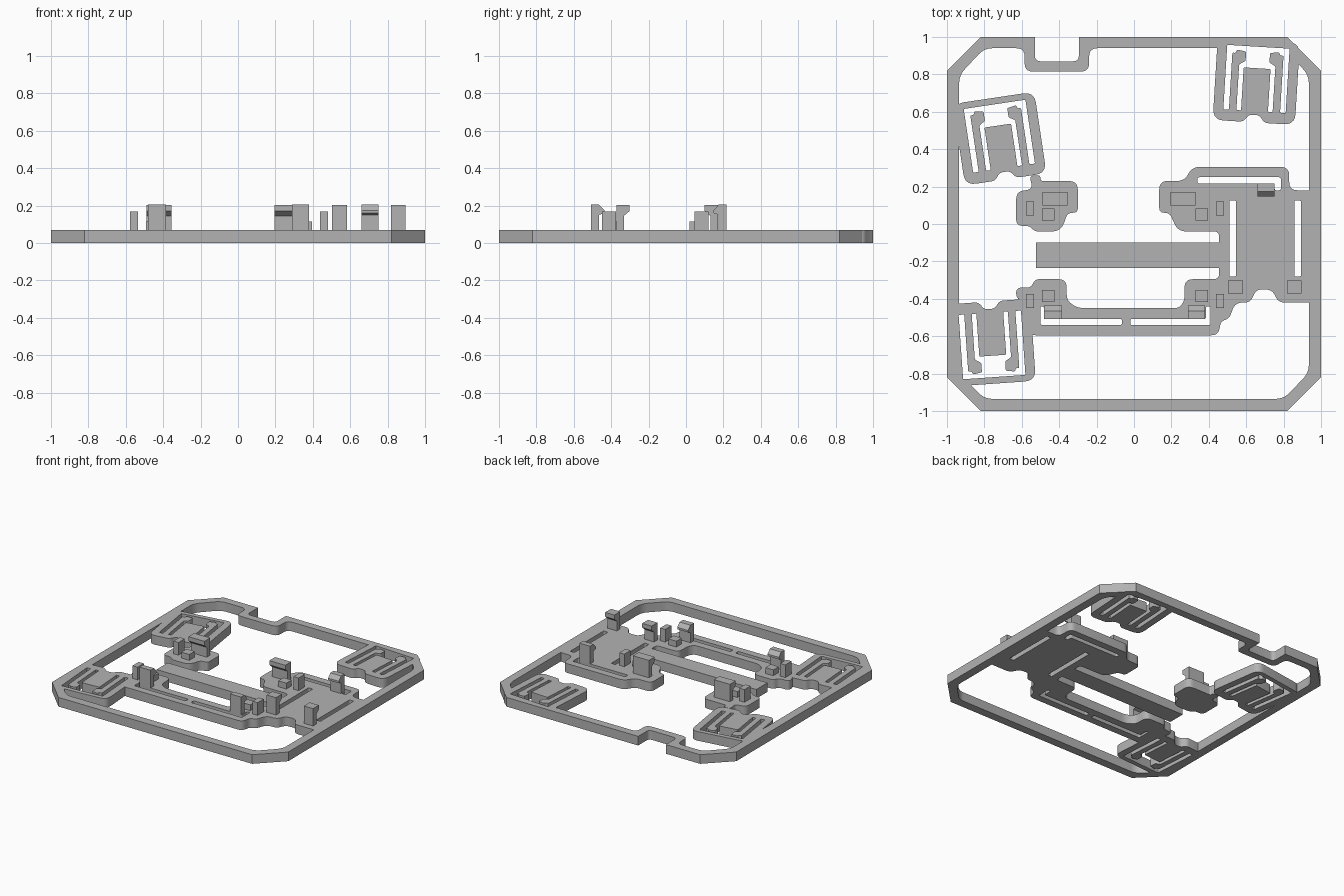
import bpy, bmesh
from math import radians
from mathutils import Vector, Matrix

cube = bpy.data.objects.get("Cube")
if cube:
    bpy.data.objects.remove(cube, do_unlink=True)

THICK = 0.07
grey = bpy.data.materials.new("plain grey")
grey.use_nodes = True
grey.diffuse_color = (0.45, 0.45, 0.45, 1)
grey.node_tree.nodes["Principled BSDF"].inputs["Base Color"].default_value = grey.diffuse_color


def rounded(points, radius, steps=5):
    """Round every corner of a closed outline."""
    pts = [Vector(p) for p in points]
    result = []
    for i, corner in enumerate(pts):
        before, after = pts[i - 1] - corner, pts[(i + 1) % len(pts)] - corner
        d = min(radius, 0.48 * before.length, 0.48 * after.length)
        start, end = corner + before.normalized() * d, corner + after.normalized() * d
        for k in range(steps + 1):
            t = k / steps
            result.append(start * (1 - t) ** 2 + corner * 2 * t * (1 - t) + end * t * t)
    return result


def extrude(name, corners, offset):
    """Make a closed prism from a planar loop."""
    bm = bmesh.new()
    face = bm.faces.new([bm.verts.new(c) for c in corners])
    cap = bmesh.ops.extrude_face_region(bm, geom=[face])
    bmesh.ops.translate(bm, vec=offset,
                        verts=[v for v in cap["geom"] if isinstance(v, bmesh.types.BMVert)])
    bmesh.ops.recalc_face_normals(bm, faces=bm.faces)
    mesh = bpy.data.meshes.new(name)
    bm.to_mesh(mesh)
    bm.free()
    mesh.materials.append(grey)
    obj = bpy.data.objects.new(name, mesh)
    bpy.context.collection.objects.link(obj)
    return obj


def slab(name, points, radius=0.0, matrix=None, z0=0.0, z1=THICK):
    outline = rounded(points, radius) if radius else points
    matrix = matrix or Matrix.Identity(4)
    return extrude(name, [matrix @ Vector((p[0], p[1], z0)) for p in outline], (0, 0, z1 - z0))


def rect(x0, x1, y0, y1):
    return [(x0, y0), (x1, y0), (x1, y1), (x0, y1)]


plate = slab("base_plate", [(-1, .82), (-.82, 1), (.82, 1), (1, .82),
                            (1, -.82), (.82, -1), (-.82, -1), (-1, -.82)])
helpers = []


def combine(operation, *args, **kwargs):
    if operation == "DIFFERENCE":
        kwargs.update(z0=-0.1, z1=0.2)
    tool = slab("helper", *args, **kwargs)
    tool.hide_render = True
    helpers.append(tool)
    mod = plate.modifiers.new(operation, "BOOLEAN")
    mod.operation, mod.object, mod.solver = operation, tool, "EXACT"


# Outer frame with a step at the back
combine("DIFFERENCE", [(-.935, .795), (-.8, .94), (-.585, .94), (-.585, .815), (-.24, .815),
                       (-.24, .94), (.8, .94), (.935, .795), (.935, -.795), (.8, -.935),
                       (-.8, -.935), (-.935, -.795)], 0.045)
combine("DIFFERENCE", rect(-.53, -.295, .87, 1.1), 0.03)

# Spring clip bodies
places = [(.653, .748, -3.5), (-.716, .442, 8.5), (-.761, -.619, 184)]
clips = [Matrix.Translation((x, y, 0)) @ Matrix.Rotation(radians(a), 4, "Z") for x, y, a in places]


def mirrored(half):
    return half + [(-x, y) for x, y in reversed(half)]


clip_body = mirrored([(.22, .235), (.22, -.205), (.055, -.205), (.03, -.165)])
for m in clips:
    combine("UNION", clip_body, 0.06, m)

# Main board with stepped edges, and the long bar
combine("UNION", [(.455, -.1), (.455, -.04), (.235, -.04), (.19, .06), (.135, .06), (.135, .23),
                  (.27, .23), (.31, .305), (.83, .305), (.83, .18), (.97, .18), (.97, -.42),
                  (.77, -.42), (.74, -.35), (.65, -.35), (.625, -.42), (.54, -.42),
                  (.51, -.505), (.465, -.52), (.45, -.595), (-.57, -.595), (-.57, -.42),
                  (-.63, -.4), (-.63, -.34), (-.55, -.34), (-.53, -.295), (-.36, -.295),
                  (-.36, -.41), (-.3, -.45), (.24, -.45), (.27, -.41), (.27, -.295),
                  (.455, -.295), (.455, -.235)], 0.045)
combine("UNION", rect(-.525, .5, -.235, -.1))

# Island joined to the left clip
combine("UNION", [(-.56, .26), (-.5, .26), (-.5, .23), (-.3, .23), (-.3, .06), (-.355, .06),
                  (-.39, -.04), (-.53, -.04), (-.56, -.01), (-.63, -.01), (-.63, .175),
                  (-.54, .185)], 0.05)

# Clip windows, leaving two hooked fingers and a tongue
window = mirrored([(.167, .2), (.167, -.145), (.137, -.145), (.137, .16), (.12, .16),
                   (.112, .178), (.064, .17), (.064, .12), (.097, .1), (.097, -.145),
                   (.072, -.145), (.072, .085)])
for m in clips:
    combine("DIFFERENCE", window, 0.006, m)

# Slots: two upright, three with a short leg round a hook
for x in (.51, .857):
    combine("DIFFERENCE", rect(x, x + .036, -.28, .125), 0.008)
combine("DIFFERENCE", [(.34, .25), (.785, .25), (.785, .18), (.752, .18), (.752, .217),
                       (.34, .217)], 0.01)
combine("DIFFERENCE", [(-.065, -.54), (-.5, -.54), (-.5, -.44), (-.482, -.44), (-.482, -.507),
                       (-.065, -.507)], 0.01)
combine("DIFFERENCE", [(-.02, -.54), (.41, -.54), (.41, -.44), (.385, -.44), (.385, -.507),
                       (-.02, -.507)], 0.01)

# Bake the booleans and drop the helpers
bpy.context.view_layer.update()
baked = bpy.data.meshes.new_from_object(plate.evaluated_get(bpy.context.evaluated_depsgraph_get()))
plate.modifiers.clear()
plate.data = baked
for tool in helpers:
    bpy.data.objects.remove(tool, do_unlink=True)
plate.select_set(True)
bpy.context.view_layer.objects.active = plate
bpy.ops.object.shade_smooth_by_angle(angle=radians(25))

# Upright hooks: side profile as (distance from the back face, height)
BASE = THICK - 0.01
blunt = [(0, BASE), (0, .203), (.07, .203), (.07, .17), (.04, .145), (.04, BASE)]
sloped = [(0, BASE), (0, .205), (.042, .205), (.07, .175), (.07, .16), (.042, .15), (.042, BASE)]


def hook(name, profile, x0, x1, back, facing):
    extrude(name, [(x0, back + facing * d, z) for d, z in profile], (x1 - x0, 0, 0))


hook("wide_hook_right", blunt, -.49, -.355, .17, -1)
hook("wide_hook_left", blunt, .195, .33, .17, -1)
hook("front_hook_inner", blunt, .503, .582, -.372, 1)
hook("front_hook_outer", blunt, .818, .896, -.372, 1)
hook("back_latch", sloped, .66, .75, .217, -1)
hook("front_latch_right", sloped, -.48, -.385, -.507, 1)
hook("front_latch_left", sloped, .288, .38, -.507, 1)

# Locating pins and rest blocks
for side, pin_x, block_x in (("right", -.578, -.493), ("left", .438, .328)):
    for row, pin_y, block_y in (("back", .045, .018), ("front", -.45, -.417)):
        slab(f"{row}_pin_{side}", rect(pin_x, pin_x + .043, pin_y, pin_y + .075),
             z0=BASE, z1=.167)
        slab(f"{row}_rest_{side}", rect(block_x, block_x + .068, block_y, block_y + .065),
             z0=BASE, z1=.115)
